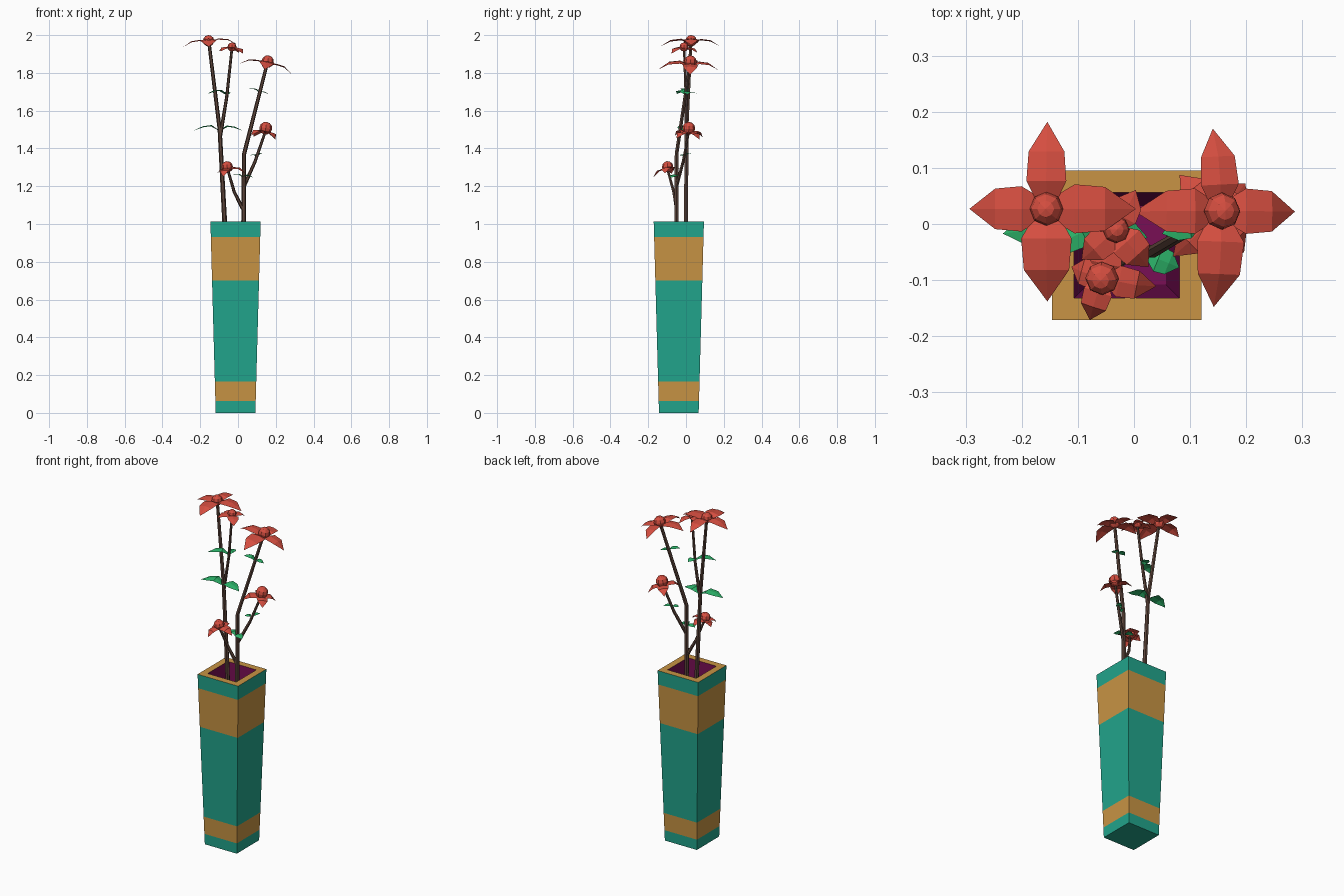
import bpy, bmesh, math
from mathutils import Vector, Matrix

if "Cube" in bpy.data.objects:
    bpy.data.objects.remove(bpy.data.objects["Cube"])


def material(name, rgb):
    m = bpy.data.materials.new(name)
    m.diffuse_color = (*rgb, 1)
    m.use_nodes = True
    m.node_tree.nodes["Principled BSDF"].inputs["Base Color"].default_value = m.diffuse_color
    return m


TEAL = material("teal", (0.016, 0.376, 0.262))
GOLD = material("gold", (0.578, 0.296, 0.058))
PURPLE = material("purple lining", (0.188, 0.0044, 0.091))
BROWN = material("stem brown", (0.107, 0.058, 0.042))
RED = material("petal red", (0.665, 0.076, 0.051))
GREEN = material("leaf green", (0.027, 0.479, 0.15))


def finish(name, bm, mats):
    me = bpy.data.meshes.new(name)
    bm.to_mesh(me)
    bm.free()
    ob = bpy.data.objects.new(name, me)
    bpy.context.collection.objects.link(ob)
    for m in mats:
        me.materials.append(m)
    return ob


def skin(bm, rings, mats=None):
    """Join successive rings of points with quads."""
    loops = [[bm.verts.new(p) for p in r] for r in rings]
    n = len(loops[0])
    for k in range(len(loops) - 1):
        for i in range(n):
            j = (i + 1) % n
            f = bm.faces.new((loops[k][i], loops[k][j], loops[k + 1][j], loops[k + 1][i]))
            f.material_index = mats[k] if mats else 0
    return loops


# Vase: square tapered profile with painted bands, gold rim and purple inside
def square(half, z):
    return [Vector((-0.013 + sx * half, -0.038 + sy * half, z))
            for sx, sy in ((-1, -1), (1, -1), (1, 1), (-1, 1))]


TOP = 1.013
bm = bmesh.new()
rings = [square(0.105 + 0.028 * z / TOP, z) for z in (0, 0.062, 0.165, 0.7, 0.93, TOP)]
rings += [square(0.094, TOP), square(0.07, 0.05)]
loops = skin(bm, rings, [0, 1, 0, 1, 0, 1, 2])
bm.faces.new(loops[0][::-1])
bm.faces.new(loops[-1]).material_index = 2
finish("vase", bm, [TEAL, GOLD, PURPLE])


# Stems: six-sided tapering tubes along a path
def stem(name, path, r0, r1):
    pts = [Vector(p) for p in path]
    bm = bmesh.new()
    rings = []
    for i, p in enumerate(pts):
        d = (pts[min(i + 1, len(pts) - 1)] - pts[max(i - 1, 0)]).normalized()
        rot = Vector((0, 0, 1)).rotation_difference(d)
        r = r0 + (r1 - r0) * i / (len(pts) - 1)
        rings.append([p + rot @ Vector((r * math.cos(a * math.pi / 3), r * math.sin(a * math.pi / 3), 0))
                      for a in range(6)])
    loops = skin(bm, rings)
    bm.faces.new(loops[0][::-1])
    bm.faces.new(loops[-1])
    finish(name, bm, [BROWN])


stem("left_stem", [(-0.04, 0, 0.05), (-0.07, 0, 1.0), (-0.097, 0.003, 1.5), (-0.155, 0.026, 1.97)], 0.015, 0.009)
stem("middle_branch", [(-0.093, 0.002, 1.47), (-0.06, 0, 1.67), (-0.032, -0.01, 1.93)], 0.010, 0.007)
stem("right_stem", [(0.03, -0.05, 0.05), (0.03, -0.05, 1.0), (0.032, -0.05, 1.37), (0.152, 0.02, 1.84)], 0.015, 0.009)
stem("right_branch", [(0.032, -0.05, 1.2), (0.09, -0.015, 1.33), (0.145, 0.015, 1.49)], 0.010, 0.007)
stem("low_branch", [(0.025, -0.05, 1.08), (-0.02, -0.065, 1.17), (-0.055, -0.098, 1.29)], 0.010, 0.007)


# Blade: pointed, arched strip used for both petals and leaves
def blade(bm, mat, length, width, arch, drop):
    rows = []
    for t, w, h in ((0, 0.3, 0), (0.32, 0.95, arch), (0.66, 0.85, arch * 0.7), (1, 0, -drop)):
        x, z = t * length, h * length
        y = w * width / 2
        pts = [(x, y, z - y * 0.15), (x, 0, z), (x, -y, z - y * 0.15)] if w else [(x, 0, z)]
        rows.append([bm.verts.new(mat @ Vector(p)) for p in pts])
    for a, b in zip(rows, rows[1:]):
        for i in range(2):
            if len(b) == 3:
                bm.faces.new((a[i], a[i + 1], b[i + 1], b[i]))
            else:
                bm.faces.new((a[i], a[i + 1], b[0]))


# Flowers: four petals around a faceted ball
def flower(name, centre, axis, ball, petals, below, drop):
    frame = Matrix.Translation(centre) @ Vector((0, 0, 1)).rotation_difference(Vector(axis)).to_matrix().to_4x4()
    bm = bmesh.new()
    for angle, length, width in petals:
        place = frame @ Matrix.Translation((0, 0, -below)) @ Matrix.Rotation(math.radians(angle), 4, 'Z')
        blade(bm, place, length, width, 0.14, drop)
    bmesh.ops.create_uvsphere(bm, u_segments=8, v_segments=6, radius=ball, matrix=frame)
    finish(name, bm, [RED])


flower("left_flower", (-0.156, 0.027, 1.97), (-0.05, 0, 1), 0.03,
       [(0, 0.158, 0.092), (90, 0.155, 0.075), (180, 0.139, 0.085), (270, 0.165, 0.095)], 0.012, 0.12)
flower("right_flower", (0.157, 0.023, 1.86), (0.2, 0.02, 1), 0.033,
       [(0, 0.141, 0.085), (93, 0.148, 0.072), (180, 0.15, 0.085), (268, 0.17, 0.09)], 0.022, 0.15)
flower("middle_flower", (-0.032, -0.01, 1.937), (0.08, 0, 1), 0.024,
       [(62, 0.08, 0.055), (152, 0.075, 0.055), (222, 0.08, 0.06), (312, 0.09, 0.065)], 0.012, 0.2)
flower("right_branch_flower", (0.147, 0.015, 1.507), (0.15, 0.05, 1), 0.034,
       [(45, 0.085, 0.06), (128, 0.095, 0.065), (225, 0.1, 0.065), (312, 0.085, 0.065)], 0.028, 0.25)
flower("low_flower", (-0.057, -0.097, 1.303), (-0.1, -0.15, 1), 0.03,
       [(-12, 0.095, 0.06), (78, 0.08, 0.06), (165, 0.06, 0.055), (252, 0.085, 0.055)], 0.018, 0.25)


# Leaves: base point, heading, length, width, slope upward in degrees
leaves = [
    ((-0.098, 0.002, 1.495), 188, 0.137, 0.075, 2),
    ((-0.098, 0.002, 1.495), -12, 0.125, 0.075, 2),
    ((-0.06, 0, 1.685), 205, 0.115, 0.055, 4),
    ((-0.06, 0, 1.685), 85, 0.06, 0.045, 8),
    ((0.115, 0, 1.695), 195, 0.07, 0.045, 18),
    ((0.115, 0, 1.695), 10, 0.05, 0.04, -8),
    ((0.098, -0.01, 1.36), 205, 0.04, 0.035, 5),
    ((0.098, -0.01, 1.36), 55, 0.05, 0.035, 15),
    ((0.025, -0.055, 1.25), -22, 0.06, 0.05, -2),
    ((0.025, -0.055, 1.25), 165, 0.06, 0.045, 10),
]
bm = bmesh.new()
for base, heading, length, width, slope in leaves:
    place = (Matrix.Translation(base) @ Matrix.Rotation(math.radians(heading), 4, 'Z')
             @ Matrix.Rotation(math.radians(-slope), 4, 'Y'))
    blade(bm, place, length, width, 0.2, 0.04)
finish("leaves", bm, [GREEN])
